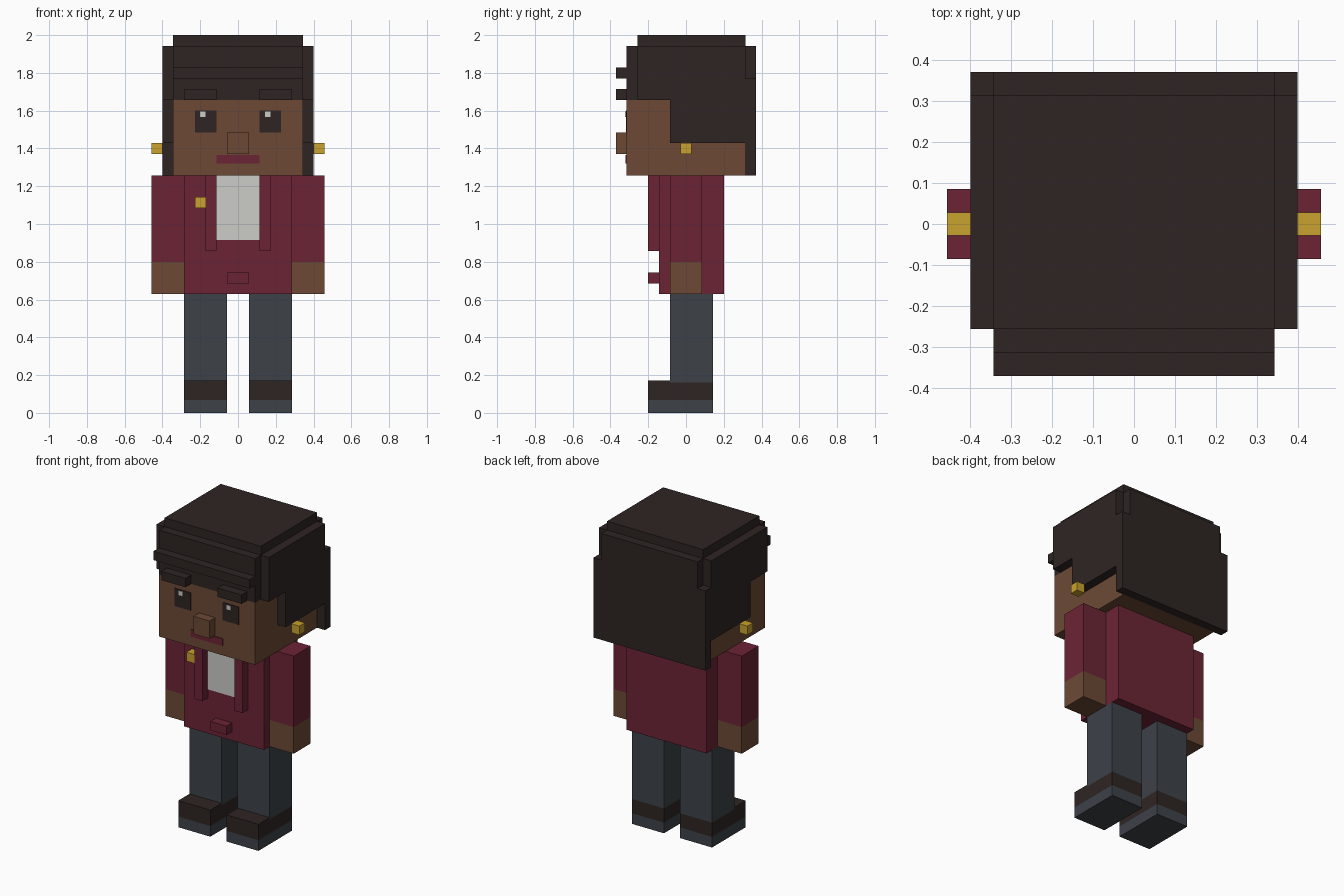
import bpy
import bmesh
from mathutils import Vector

cube = bpy.data.objects.get("Cube")
if cube:
    bpy.data.objects.remove(cube, do_unlink=True)

U = 2 / 35  # one block of the blocky grid


def material(name, rgb):
    """Flat colour given as 0-255 display values, stored as linear."""
    lin = [((c / 255 + 0.055) / 1.055) ** 2.4 for c in rgb] + [1.0]
    mat = bpy.data.materials.new(name)
    mat.use_nodes = True
    mat.diffuse_color = lin
    bsdf = next(n for n in mat.node_tree.nodes if n.type == "BSDF_PRINCIPLED")
    bsdf.inputs["Base Color"].default_value = lin
    return mat


DARK = material("dark brown", (46, 37, 35))
SKIN = material("skin brown", (108, 73, 53))
MAROON = material("maroon", (108, 36, 53))
GREY = material("slate grey", (61, 66, 73))
WHITE = material("off white", (204, 204, 200))
GOLD = material("gold", (200, 162, 46))


def box(name, x, y, z, mat):
    """Box between the (low, high) limits on each axis, in blocks."""
    lo, hi = (Vector(p) * U for p in zip(x, y, z))
    bm = bmesh.new()
    bmesh.ops.create_cube(bm, size=1)
    for v in bm.verts:
        v.co = [lo[i] if v.co[i] < 0 else hi[i] for i in range(3)]
    mesh = bpy.data.meshes.new(name)
    bm.to_mesh(mesh)
    bm.free()
    mesh.materials.append(mat)
    obj = bpy.data.objects.new(name, mesh)
    bpy.context.scene.collection.objects.link(obj)


def pair(name, x, y, z, mat):
    """The same box on the left (+x) and mirrored on the right."""
    box("left_" + name, x, y, z, mat)
    box("right_" + name, (-x[1], -x[0]), y, z, mat)


# Legs and shoes
pair("sole", (1, 5), (-3.5, 2.5), (0, 1.2), GREY)
pair("shoe_toe", (1, 5), (-3.5, -1.5), (1.2, 3), DARK)
pair("shoe_heel", (1, 5), (-1.5, 2.5), (1.2, 2.8), DARK)
pair("trouser_leg", (1, 5), (-1.5, 2.5), (2.8, 11), GREY)

# Jacket, shirt and arms
box("jacket", (-5, 5), (-2.5, 3.5), (11, 22), MAROON)
box("shirt", (-2, 2), (-2.58, -2.5), (16, 22), WHITE)
box("jacket_button", (-1, 1), (-3.5, -2.5), (12, 13), MAROON)
box("lapel_pin", (-4, -3), (-3.5, -2.5), (19, 20), GOLD)
pair("lapel", (2, 3), (-3.5, -2.5), (15, 22), MAROON)
pair("sleeve", (5, 8), (-1.5, 1.5), (14, 22), MAROON)
pair("hand", (5, 8), (-1.5, 1.5), (11, 14), SKIN)

# Head and face
box("head", (-6, 6), (-5.5, 5.5), (22, 29), SKIN)
box("nose", (-1, 1), (-6.5, -5.5), (24, 26), SKIN)
box("lips", (-2, 2), (-5.6, -5.5), (23.1, 23.9), MAROON)
pair("eye", (2, 4), (-5.58, -5.5), (26, 28), DARK)
for side, edge in (("left", 2), ("right", -4)):
    box(side + "_eye_glint", (edge + 0.5, edge + 1), (-5.64, -5.58), (27.4, 27.9), WHITE)
pair("eyebrow", (2, 5), (-6.5, -5.5), (29, 30), DARK)
pair("earring", (7, 8), (-0.5, 0.5), (24, 25), GOLD)

# Hair
box("hair_top", (-6, 6), (-4.5, 5.5), (29, 35), DARK)
box("hair_front", (-6, 6), (-5.5, -4.5), (29, 34), DARK)
box("hair_fringe_strip", (-6, 6), (-6.5, -5.5), (31, 32), DARK)
box("hair_back_upper", (-6, 6), (5.5, 6.5), (31, 34), DARK)
box("hair_back_lower", (-7, 7), (5.5, 6.5), (22, 31), DARK)
pair("hair_side_upper", (6, 7), (-4.5, 5.5), (29, 34), DARK)
pair("hair_side_lower", (6, 7), (-1.5, 5.5), (25, 29), DARK)
